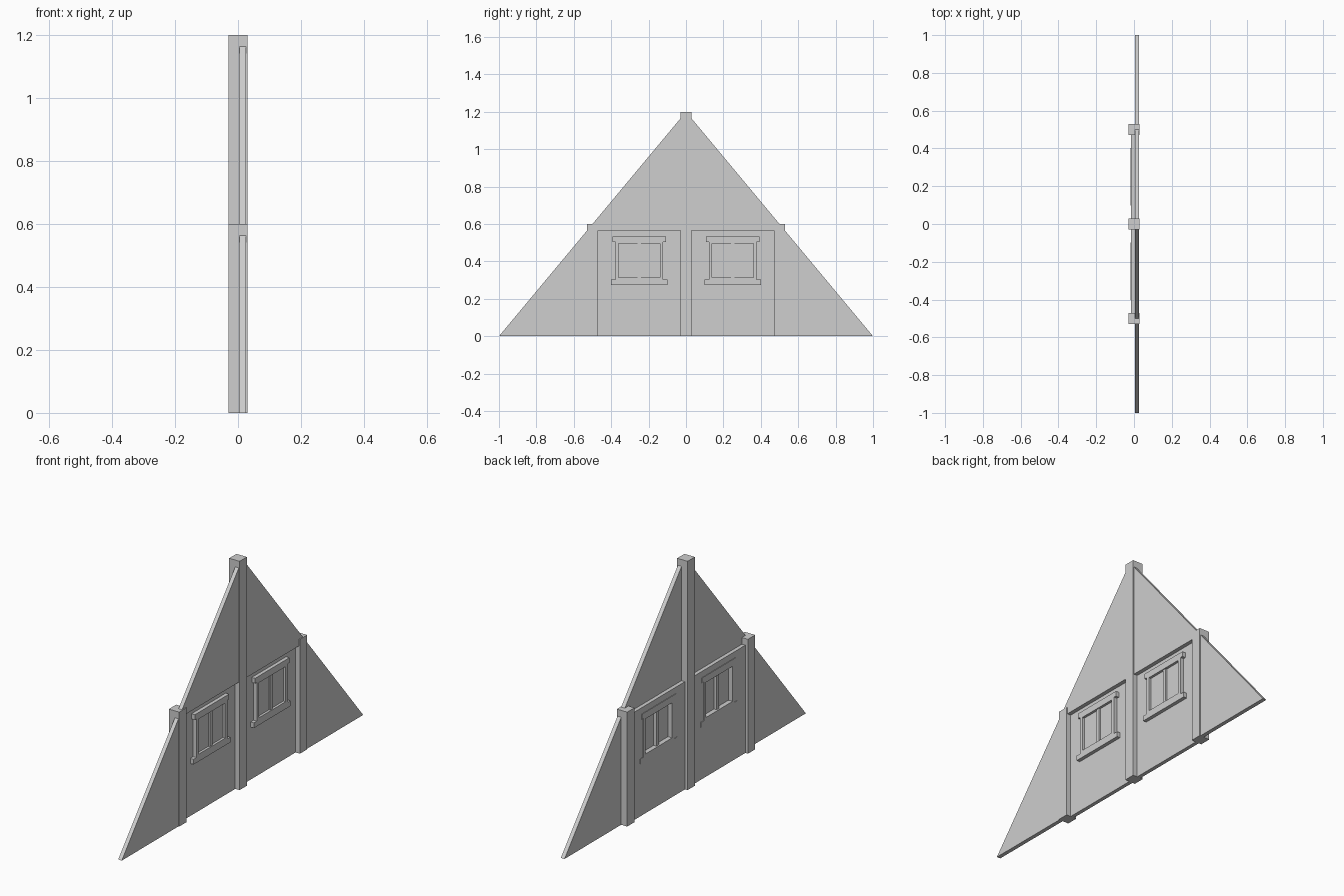
import bpy
import bmesh

default = bpy.data.objects.get("Cube")
if default:
    bpy.data.objects.remove(default, do_unlink=True)

GREY = (0.62, 0.62, 0.62, 1.0)
plaster = bpy.data.materials.new("plain grey")
plaster.use_nodes = True
plaster.diffuse_color = GREY
plaster.node_tree.nodes["Principled BSDF"].inputs["Base Color"].default_value = GREY


def slab(name, outline, x0, x1):
    """Extrude a (y, z) outline from x0 to x1."""
    bm = bmesh.new()
    face = bm.faces.new([bm.verts.new((x0, y, z)) for y, z in outline])
    moved = bmesh.ops.extrude_face_region(bm, geom=[face])["geom"]
    bmesh.ops.translate(bm, vec=(x1 - x0, 0, 0),
                        verts=[v for v in moved if isinstance(v, bmesh.types.BMVert)])
    bmesh.ops.recalc_face_normals(bm, faces=bm.faces)
    mesh = bpy.data.meshes.new(name)
    bm.to_mesh(mesh)
    bm.free()
    mesh.materials.append(plaster)
    ob = bpy.data.objects.new(name, mesh)
    bpy.context.collection.objects.link(ob)
    return ob


def box(name, y0, y1, z0, z1, x0, x1):
    return slab(name, [(y0, z0), (y1, z0), (y1, z1), (y0, z1)], x0, x1)


def cut(ob, y0, y1, z0, z1):
    """Cut a rectangular opening right through a slab."""
    cutter = box("cutter", y0, y1, z0, z1, -0.1, 0.1)
    cutter.hide_render = True
    mod = ob.modifiers.new("opening", "BOOLEAN")
    mod.operation = "DIFFERENCE"
    mod.solver = "EXACT"
    mod.object = cutter
    bpy.context.view_layer.objects.active = ob
    bpy.ops.object.modifier_apply(modifier=mod.name)
    bpy.data.objects.remove(cutter, do_unlink=True)


POST = 0.03      # half the post width
SPAN = 0.5       # distance between posts
EAVE = 0.565     # top of the recessed lower wall
PEAK = 1.2

# Gable wall, notched above the recessed panels
slab("gable_wall", [(-1, 0), (-SPAN, 0), (-SPAN, EAVE), (SPAN, EAVE), (SPAN, 0),
                    (1, 0), (0, PEAK)], 0.005, 0.026)

# Timber posts
for name, y, top in (("front_post", -SPAN, 0.6), ("middle_post", 0, PEAK),
                     ("back_post", SPAN, 0.6)):
    box(name, y - POST, y + POST, 0, top, -POST, POST)

# Recessed wall panels, each with a framed two-pane window
HALF, LOW, HIGH = 0.11, 0.313, 0.497
for side, c in (("front", -SPAN / 2), ("back", SPAN / 2)):
    panel = box(side + "_wall_panel", c - SPAN / 2, c + SPAN / 2, 0, EAVE, -0.015, 0.005)
    cut(panel, c - HALF - 0.008, c + HALF + 0.008, LOW - 0.006, HIGH + 0.006)

    # Frame outline: wide sill, narrower jambs, slightly wide head
    right = [(0.152, 0.275), (0.152, 0.302), (0.128, 0.302),
             (0.128, 0.505), (0.142, 0.505), (0.142, 0.532)]
    outline = [(c + y, z) for y, z in right]
    outline += [(c - y, z) for y, z in reversed(right)]
    frame = slab(side + "_window_frame", outline, -0.018, 0.024)
    cut(frame, c - HALF, c + HALF, LOW, HIGH)

    box(side + "_window_pane", c - HALF - 0.004, c + HALF + 0.004,
        LOW - 0.004, HIGH + 0.004, 0.006, 0.011)
    box(side + "_window_mullion", c - 0.01, c + 0.01, LOW - 0.004, HIGH + 0.004,
        -0.01, 0.019)
